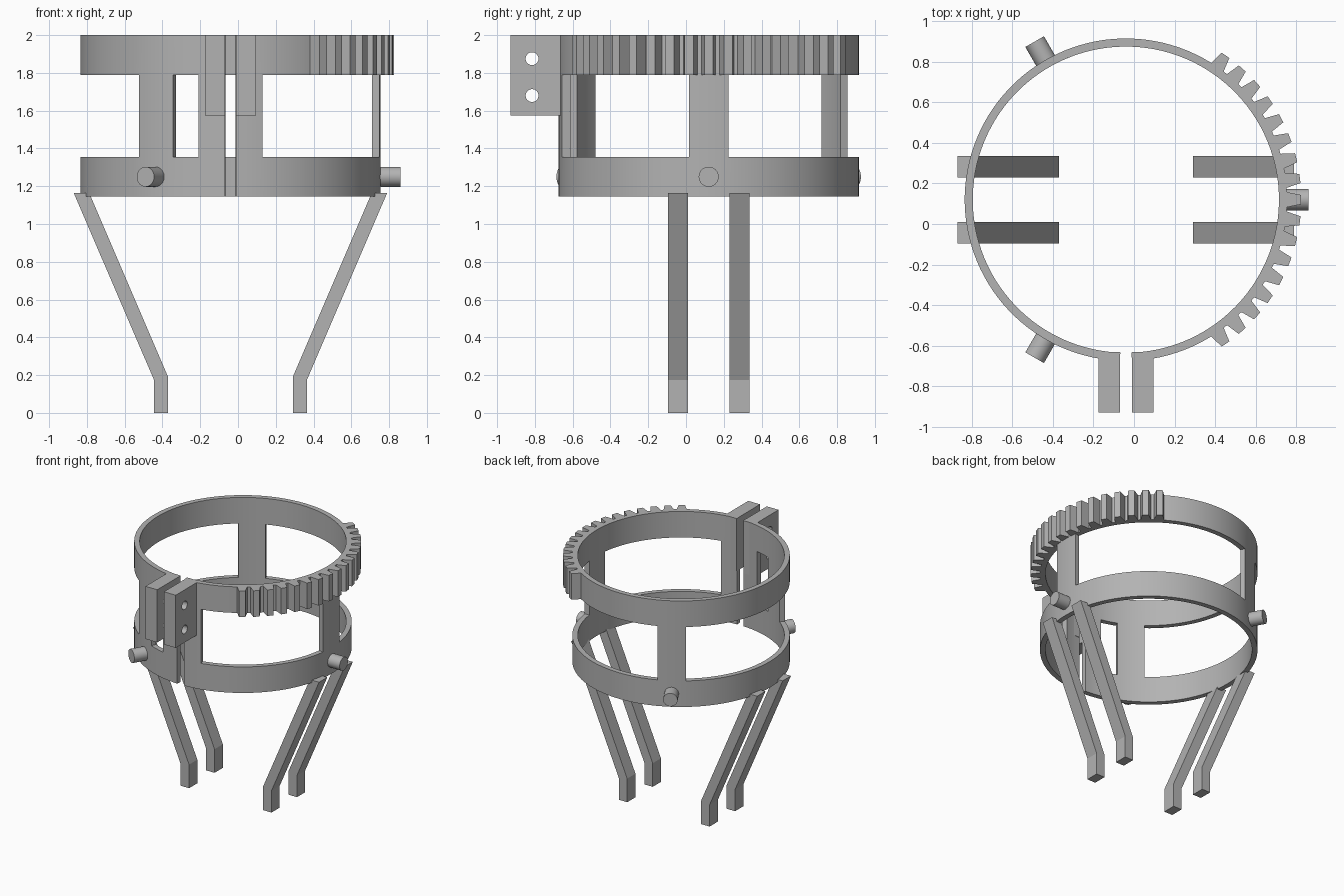
import bpy, bmesh
from math import sin, cos, asin, radians, pi, tau
from mathutils import Matrix, Vector

if "Cube" in bpy.data.objects:
    bpy.data.objects.remove(bpy.data.objects["Cube"])

CX, CY = -0.04, 0.12            # ring axis
R, WALL = 0.795, 0.04           # outer radius and wall thickness
LEVELS = (1.145, 1.355, 1.79, 2.0)

grey = bpy.data.materials.new("plain grey")
grey.use_nodes = True
grey.diffuse_color = (0.45, 0.45, 0.45, 1)
grey.node_tree.nodes["Principled BSDF"].inputs["Base Color"].default_value = grey.diffuse_color


def finish(name, bm):
    bmesh.ops.recalc_face_normals(bm, faces=bm.faces)
    mesh = bpy.data.meshes.new(name)
    bm.to_mesh(mesh)
    bm.free()
    mesh.materials.append(grey)
    ob = bpy.data.objects.new(name, mesh)
    bpy.context.collection.objects.link(ob)
    return ob


def smooth(ob):
    bpy.ops.object.select_all(action="DESELECT")
    ob.select_set(True)
    bpy.context.view_layer.objects.active = ob
    bpy.ops.object.shade_smooth_by_angle(angle=radians(30))


def prism(bm, outline, shift):
    """Extrude a closed outline along a vector."""
    face = bm.faces.new([bm.verts.new(p) for p in outline])
    ext = bmesh.ops.extrude_face_region(bm, geom=[face])["geom"]
    bmesh.ops.translate(bm, vec=shift, verts=[v for v in ext if isinstance(v, bmesh.types.BMVert)])


def cylinder(bm, start, direction, radius, length):
    turn = Vector(direction).to_track_quat("Z", "Y").to_matrix().to_4x4()
    mid = Vector(start) + Vector(direction) * length / 2
    bmesh.ops.create_cone(bm, cap_ends=True, segments=32, radius1=radius, radius2=radius,
                          depth=length, matrix=Matrix.Translation(mid) @ turn)


def polar(angle, radius, z):
    return Vector((CX + radius * cos(angle), CY + radius * sin(angle), z))


# Split ring cage: a wall with windows between the posts, thickened inward
slot, front = asin(0.03 / R), asin(0.17 / R)
half = 0.105 / R
# Post spans, measured from the slot at the front
posts = [(slot, front)]
posts += [(a - half, a + half) for a in (pi / 2, pi * 7 / 6, pi * 11 / 6)]
posts += [(tau - front, tau - slot)]
marks = sorted(a for span in posts for a in span)
angles = [marks[0]]
for a, b in zip(marks, marks[1:]):
    n = max(1, round((b - a) / radians(3)))
    angles += [a + (b - a) * i / n for i in range(1, n + 1)]

bm = bmesh.new()
grid = [[bm.verts.new(polar(a - pi / 2, R, z)) for z in LEVELS] for a in angles]
for i in range(len(angles) - 1):
    mid = (angles[i] + angles[i + 1]) / 2
    for j in range(3):
        if j != 1 or any(a < mid < b for a, b in posts):
            bm.faces.new((grid[i][j], grid[i + 1][j], grid[i + 1][j + 1], grid[i][j + 1]))
bmesh.ops.delete(bm, geom=[v for v in bm.verts if not v.link_faces], context="VERTS")
cage = finish("ring_cage", bm)
# Make the wall face outward before thickening it
if cage.data.polygons[0].normal.dot(cage.data.polygons[0].center - Vector((CX, CY, 1.25))) < 0:
    cage.data.flip_normals()
mod = cage.modifiers.new("wall", "SOLIDIFY")
mod.thickness, mod.offset = WALL, -1
bpy.context.view_layer.objects.active = cage
bpy.ops.object.modifier_apply(modifier=mod.name)
smooth(cage)

# Gear teeth along the left side of the upper ring
bm = bmesh.new()
TEETH, PITCH = 17, radians(6.92)
for i in range(TEETH):
    a = (i - (TEETH - 1) / 2) * PITCH
    profile = ((R - 0.01, -0.04), (R + 0.03, -0.03), (R + 0.07, -0.021),
               (R + 0.07, 0.021), (R + 0.03, 0.03), (R - 0.01, 0.04))
    prism(bm, [polar(a + w / R, r, LEVELS[2]) for r, w in profile],
          (0, 0, LEVELS[3] - LEVELS[2]))
finish("gear_teeth", bm)

# Radial pins on the lower ring
for name, deg in (("left_pin", 0), ("back_pin", 120), ("front_pin", 240)):
    a = radians(deg)
    bm = bmesh.new()
    cylinder(bm, polar(a, R - 0.02, 1.25), (cos(a), sin(a), 0), 0.053, 0.125)
    smooth(finish(name, bm))

# Clamp tabs either side of the slot, with two bolt holes through each
bm = bmesh.new()
for z in (1.875, 1.68):
    cylinder(bm, (CX - 0.3, -0.815, z), (1, 0, 0), 0.034, 0.6)
cutter = finish("bolt_hole_cutter", bm)
cutter.hide_render = True
for name, x in (("right_clamp_tab", CX - 0.135), ("left_clamp_tab", CX + 0.03)):
    bm = bmesh.new()
    prism(bm, [(x, -0.93, 1.575), (x, -0.63, 1.575), (x, -0.63, 2), (x, -0.93, 2)], (0.105, 0, 0))
    tab = finish(name, bm)
    mod = tab.modifiers.new("bolt holes", "BOOLEAN")
    mod.operation, mod.object, mod.solver = "DIFFERENCE", cutter, "EXACT"
    bpy.context.view_layer.objects.active = tab
    bpy.ops.object.modifier_apply(modifier=mod.name)
    smooth(tab)
bpy.data.objects.remove(cutter)

# Bent legs, two on each side
leg = ((0.33, 0), (0.405, 0), (0.405, 0.175), (0.83, 1.165), (0.748, 1.165), (0.33, 0.19))
for side, s in (("left", 1), ("right", -1)):
    for place, y in (("front", -0.095), ("back", 0.23)):
        bm = bmesh.new()
        prism(bm, [(CX + s * x, y, z) for x, z in leg], (0, 0.105, 0))
        finish(f"{side}_{place}_leg", bm)
